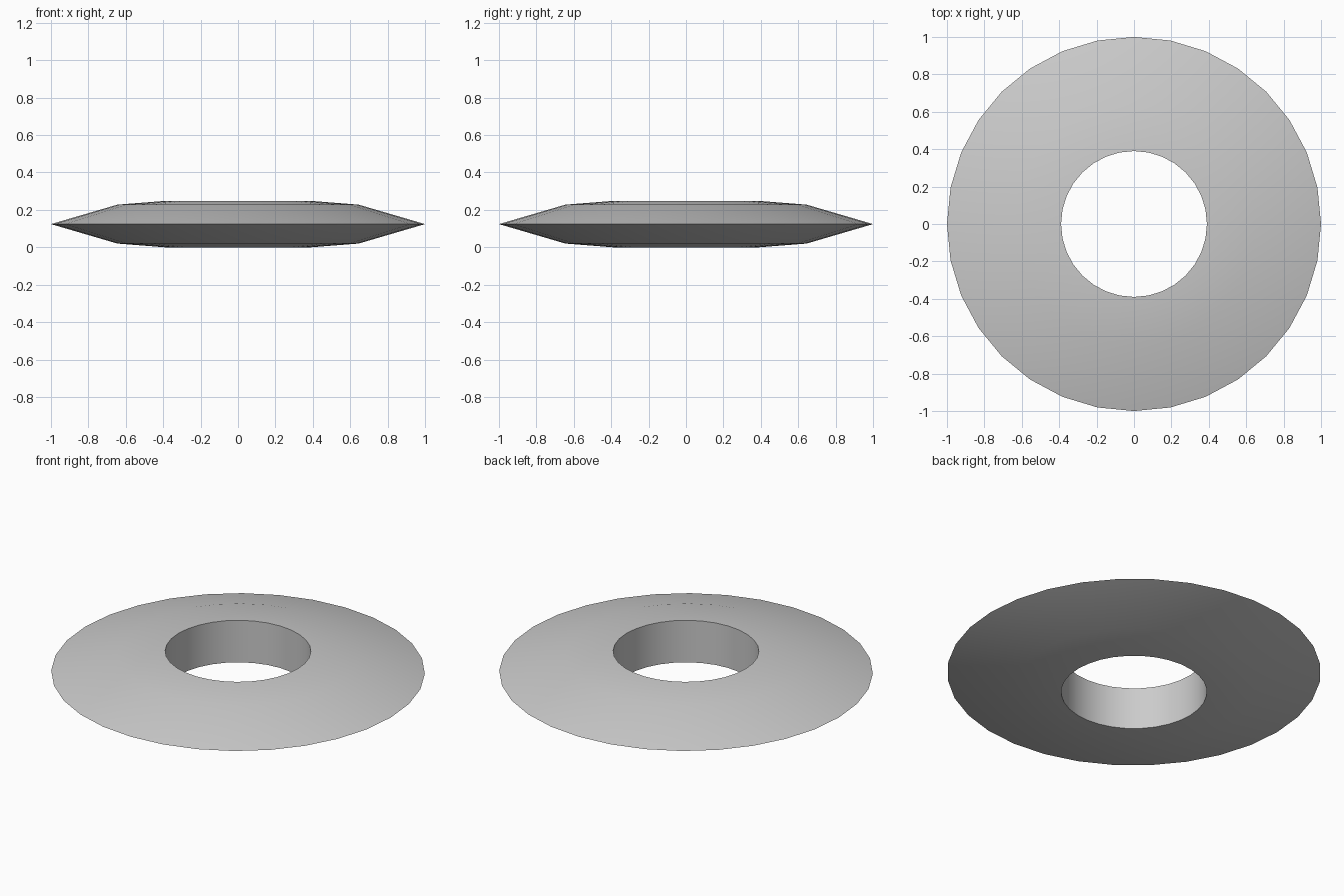
import bpy, bmesh, math
from mathutils import Matrix

if "Cube" in bpy.data.objects:
    bpy.data.objects.remove(bpy.data.objects["Cube"])

SEGMENTS = 32
MID = 0.124

# Half cross-section (radius, height above mid plane), mirrored for the underside
upper = [(0.39, 0.124), (0.645, 0.104)]
profile = upper + [(1.0, 0.0)] + [(r, -h) for r, h in reversed(upper)]

# Lathe the closed cross-section into a ring
bm = bmesh.new()
rings = []
for i in range(SEGMENTS):
    a = 2 * math.pi * i / SEGMENTS
    rings.append([bm.verts.new((r * math.cos(a), r * math.sin(a), MID + h))
                  for r, h in profile])
n = len(profile)
for i in range(SEGMENTS):
    p, q = rings[i], rings[(i + 1) % SEGMENTS]
    for j in range(n):
        k = (j + 1) % n
        bm.faces.new((p[j], p[k], q[k], q[j]))
bmesh.ops.recalc_face_normals(bm, faces=bm.faces)

mesh = bpy.data.meshes.new("bevelled_ring")
bm.to_mesh(mesh)
bm.free()
ring = bpy.data.objects.new("bevelled_ring", mesh)
bpy.context.collection.objects.link(ring)

# Smooth faces with crisp rim and hole edges
bpy.context.view_layer.objects.active = ring
ring.select_set(True)
bpy.ops.object.shade_smooth_by_angle(angle=math.radians(30))
